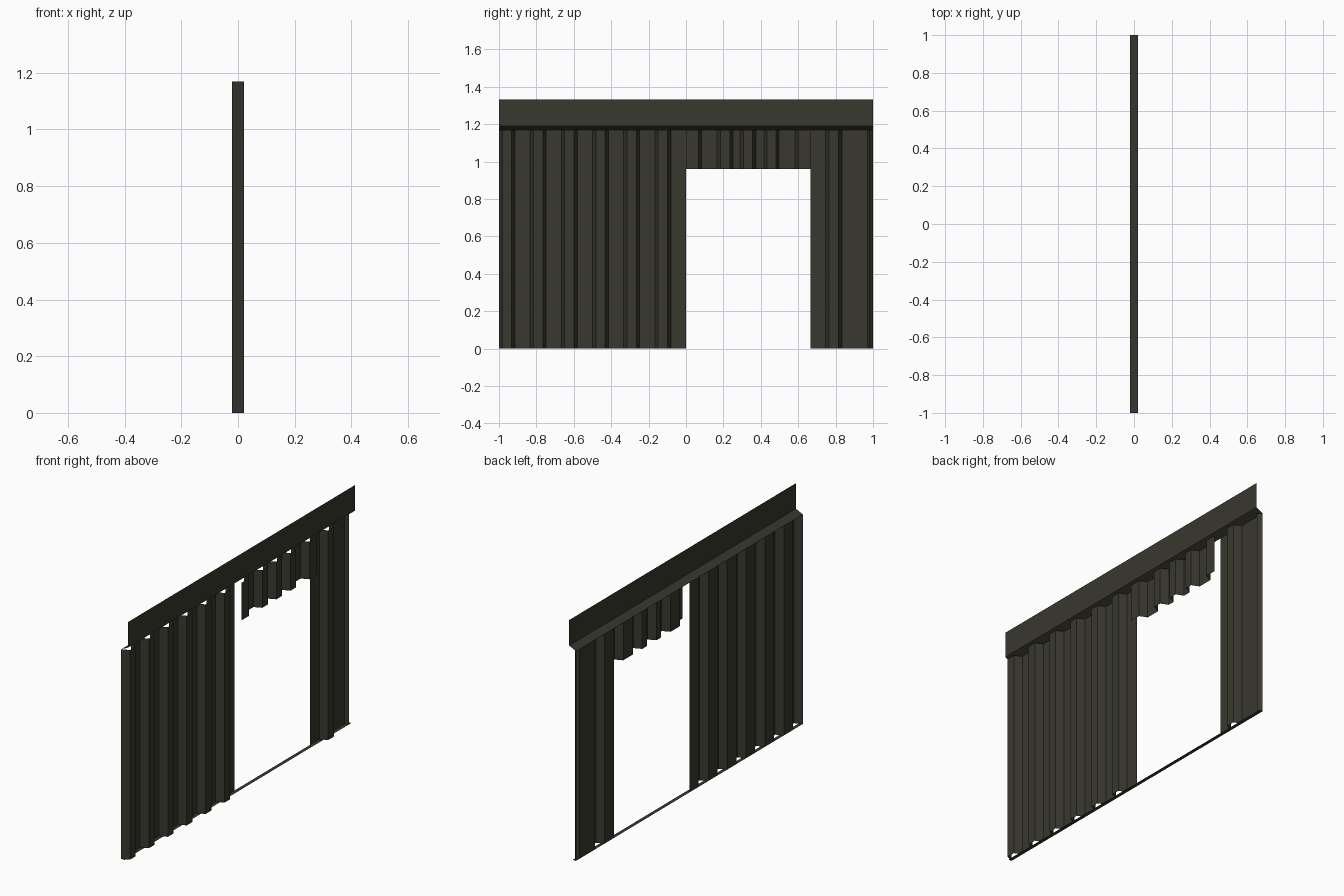
import bpy

if "Cube" in bpy.data.objects:
    bpy.data.objects.remove(bpy.data.objects["Cube"])

IN, OUT = -0.021, 0.021      # the two depths of the corrugation
SLOPE = 0.018

steel = bpy.data.materials.new("dark_olive_metal")
steel.diffuse_color = (0.040, 0.039, 0.028, 1)
steel.use_nodes = True
steel.node_tree.nodes["Principled BSDF"].inputs["Base Color"].default_value = steel.diffuse_color


def make(name, verts, faces):
    me = bpy.data.meshes.new(name)
    me.from_pydata(verts, [], faces)
    me.materials.append(steel)
    ob = bpy.data.objects.new(name, me)
    bpy.context.collection.objects.link(ob)
    return ob


def sheet(name, profile, z0, z1):
    """Upright thin sheet following (x, y) points."""
    verts = [(x, y, z) for x, y in profile for z in (z0, z1)]
    faces = [(2*i, 2*i+2, 2*i+3, 2*i+1) for i in range(len(profile)-1)]
    make(name, verts, faces)


def strip(name, section):
    """Long thin strip along y following (x, z) points."""
    verts = [(x, y, z) for x, z in section for y in (-1, 1)]
    faces = [(2*i, 2*i+1, 2*i+3, 2*i+2) for i in range(len(section)-1)]
    make(name, verts, faces)


def corrugate(start, end, level, steps):
    """Profile switching between both depths at every step position."""
    pts = [(level, start)]
    for y in steps:
        pts.append((level, y))
        level = IN if level == OUT else OUT
        pts.append((level, y + SLOPE))
    pts.append((level, end))
    return [p for i, p in enumerate(pts) if i == 0 or p != pts[i-1]]


# left wall: six even ribs
steps = [s for i in range(6) for s in (-1 + i/6, -1 + i/6 + 0.068)]
sheet("left_wall", corrugate(-1, 0, IN, steps), 0, 1.17)

# header above the doorway
steps = [0.066, 0.166, 0.234, 0.29, 0.356, 0.416, 0.48, 0.583]
sheet("door_header", corrugate(0, 0.665, OUT, steps), 0.96, 1.17)

# right wall with a small end fold
right = corrugate(0.665, 0.97, IN, [0.747, 0.816])
sheet("right_wall", right + [(0.0, 0.98), (IN, 1)], 0, 1.17)

# sloped ledge with flat fascia on top
strip("ledge_and_fascia", [(IN, 1.17), (OUT, 1.19), (OUT, 1.333)])

# thin floor strip running under the wall and doorway
strip("floor_strip", [(IN, 0), (0, 0)])
